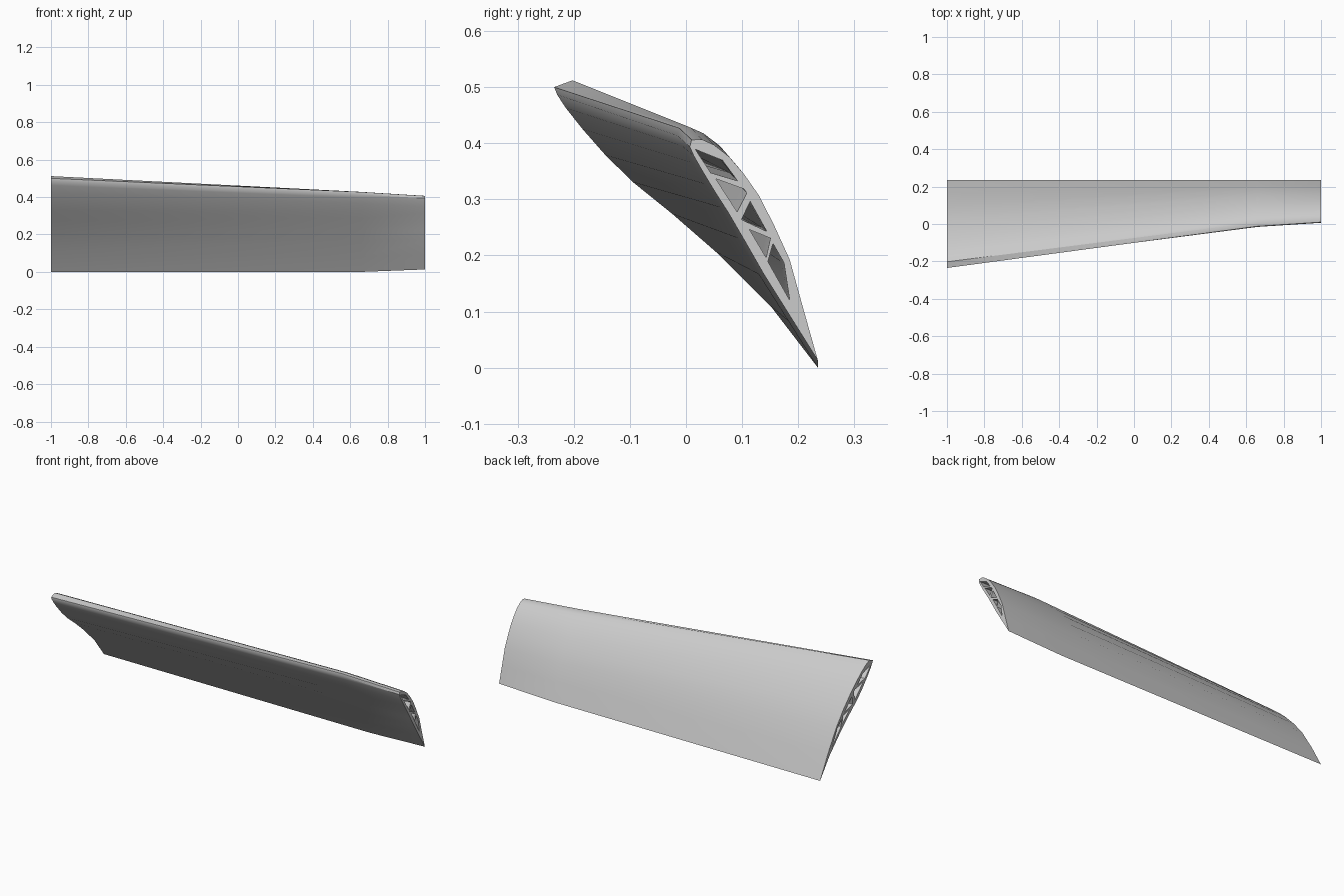
import bpy
import bmesh
from math import radians
from mathutils import Vector

cube = bpy.data.objects.get("Cube")
if cube:
    bpy.data.objects.remove(cube, do_unlink=True)

# Aerofoil profiles: offset from the chord line at each chord fraction
CHORD = [0, .02, .06, .13, .22, .32, .45, .6, .8, 1]
WIDE = dict(upper=[0, .047, .063, .08, .092, .1, .102, .091, .051, 0],
            lower=[0, -.008, -.015, -.021, -.024, -.02, -.002, .013, .02, 0])
NARROW = dict(upper=[0, .037, .066, .095, .112, .121, .115, .101, .05, 0],
              lower=[0, -.02, -.024, -.024, -.022, -.017, -.016, -.016, -.008, 0])

# Span stations: x, leading edge (y, z), trailing edge (y, z), profile
STATIONS = [(-1, (-.235, .5), (.235, 0), WIDE),
            (.66, (-.012, .427), (.235, 0), NARROW),
            (1, (.01, .406), (.235, .013), NARROW)]

# Lightening holes: corners as (chord fraction, height between the skins)
LOW, HIGH = .23, .75
HOLES = [[(.04, .22), (.13, HIGH), (.23, .73), (.15, .2)],
         [(.18, LOW), (.27, HIGH), (.29, HIGH), (.335, LOW)],
         [(.325, .7), (.46, .72), (.37, LOW)],
         [(.42, .29), (.49, .73), (.548, .33)],
         [(.513, .73), (.6, .78), (.74, .42), (.565, .32)]]


def sample(values, s):
    """Linear lookup of a profile at chord fraction s."""
    for i in range(len(CHORD) - 1):
        if s <= CHORD[i + 1]:
            t = (s - CHORD[i]) / (CHORD[i + 1] - CHORD[i])
            return values[i] + t * (values[i + 1] - values[i])


def place(station, s, offset):
    """Point at a chord fraction and an offset square to the chord."""
    x, lead, trail, _ = station
    dy, dz = trail[0] - lead[0], trail[1] - lead[1]
    return Vector((x, lead[0] + s * dy - offset * dz, lead[1] + s * dz + offset * dy))


def skin_loop(station):
    p = station[3]
    top = [place(station, s, o) for s, o in zip(CHORD, p["upper"])]
    bottom = [place(station, s, o) for s, o in zip(CHORD, p["lower"])]
    return top + bottom[-2:0:-1]


def hole_loop(station, hole):
    p = station[3]
    points = []
    for s, h in hole:
        low, high = sample(p["lower"], s), sample(p["upper"], s)
        points.append(place(station, s, low + h * (high - low)))
    return points


bm = bmesh.new()
end_edges = [[], []]


def loft(loops):
    """Join matching loops along the span and remember the two end rims."""
    rows = [[bm.verts.new(p) for p in loop] for loop in loops]
    n = len(rows[0])
    for a, b in zip(rows, rows[1:]):
        for i in range(n):
            j = (i + 1) % n
            bm.faces.new((a[i], a[j], b[j], b[i]))
    for rim, row in zip(end_edges, (rows[0], rows[-1])):
        rim += [bm.edges.get((row[i], row[(i + 1) % n])) for i in range(n)]


# Outer skin and the channels running through it
loft([skin_loop(st) for st in STATIONS])
for hole in HOLES:
    loft([hole_loop(st, hole) for st in STATIONS])

# End ribs, filled around the channel openings
for rim, side in zip(end_edges, (-1, 1)):
    bmesh.ops.triangle_fill(bm, edges=rim, use_beauty=True, normal=(side, 0, 0))
bmesh.ops.recalc_face_normals(bm, faces=bm.faces[:])

mesh = bpy.data.meshes.new("wing_section")
bm.to_mesh(mesh)
bm.free()
wing = bpy.data.objects.new("wing_section", mesh)
bpy.context.collection.objects.link(wing)

# Plain grey finish
grey = bpy.data.materials.new("light_grey")
grey.use_nodes = True
color = (.6, .6, .6, 1)
grey.diffuse_color = color
grey.node_tree.nodes["Principled BSDF"].inputs["Base Color"].default_value = color
mesh.materials.append(grey)

bpy.ops.object.select_all(action='DESELECT')
wing.select_set(True)
bpy.context.view_layer.objects.active = wing
bpy.ops.object.shade_smooth_by_angle(angle=radians(30))
